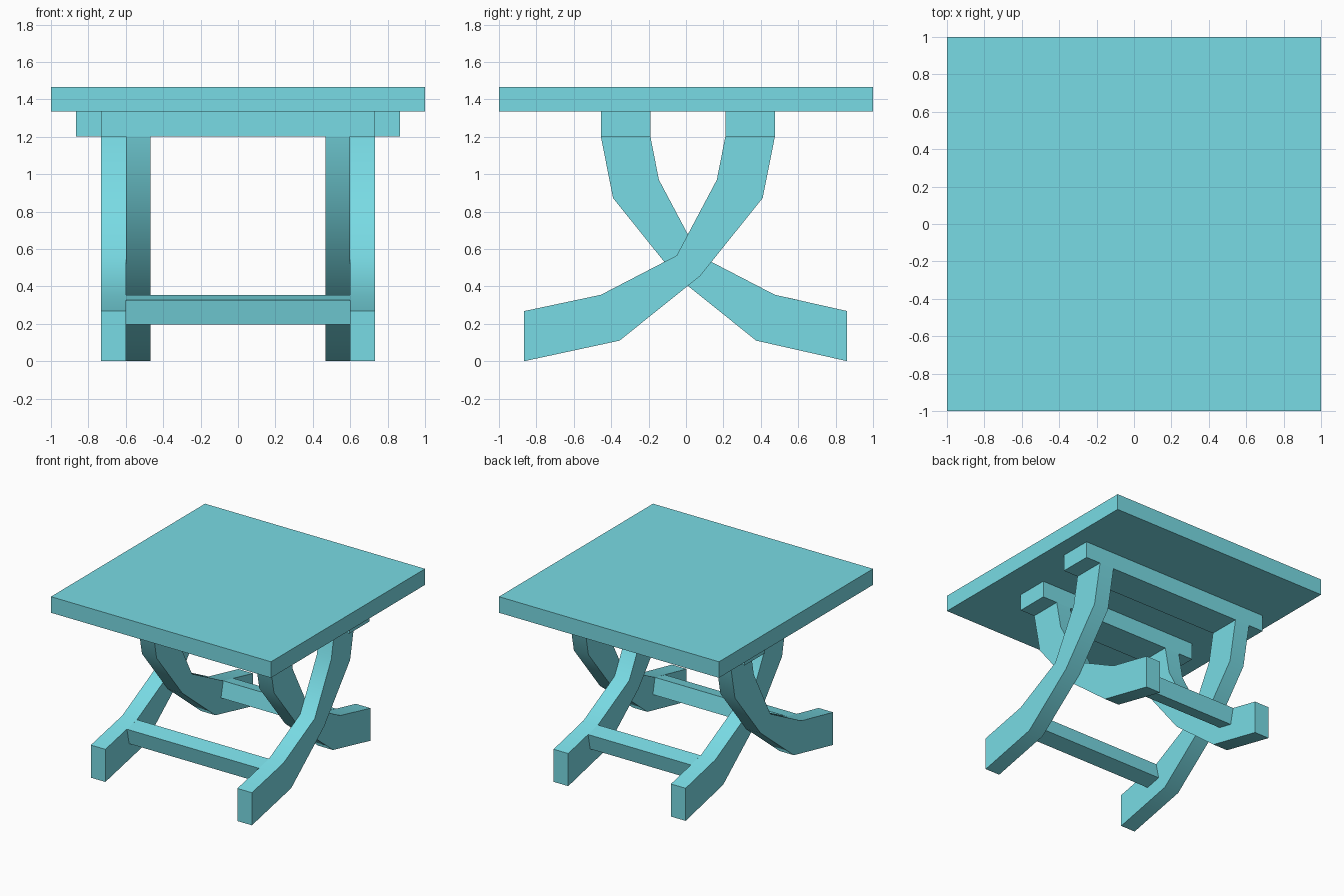
import bpy, bmesh
from math import radians
from mathutils import Vector

if "Cube" in bpy.data.objects:
    bpy.data.objects.remove(bpy.data.objects["Cube"])

# Teal paint shared by every part
teal = bpy.data.materials.new("teal_paint")
teal.diffuse_color = (0.19, 0.71, 0.78, 1)
teal.use_nodes = True
teal.node_tree.nodes["Principled BSDF"].inputs["Base Color"].default_value = teal.diffuse_color


def prism(name, profile, x0, x1, smooth=False):
    """Extrude a (y, z) profile along x from x0 to x1."""
    bm = bmesh.new()
    face = bm.faces.new([bm.verts.new((x0, y, z)) for y, z in profile])
    ext = bmesh.ops.extrude_face_region(bm, geom=[face])
    bmesh.ops.translate(bm, vec=Vector((x1 - x0, 0, 0)),
                        verts=[g for g in ext["geom"] if isinstance(g, bmesh.types.BMVert)])
    bmesh.ops.recalc_face_normals(bm, faces=bm.faces)
    mesh = bpy.data.meshes.new(name)
    bm.to_mesh(mesh)
    bm.free()
    mesh.materials.append(teal)
    obj = bpy.data.objects.new(name, mesh)
    bpy.context.collection.objects.link(obj)
    if smooth:
        bpy.ops.object.select_all(action='DESELECT')
        obj.select_set(True)
        bpy.context.view_layer.objects.active = obj
        bpy.ops.object.shade_smooth_by_angle(angle=radians(40))
    return obj


def rect(y0, y1, z0, z1):
    return [(y0, z0), (y1, z0), (y1, z1), (y0, z1)]


def leg_profile(side, foot):
    """Curved leg; side=1 has its foot at -y, side=-1 is mirrored about y=0.01."""
    pts = [(0.475, 1.2), (0.41, 0.872), (0.075, 0.455), (-0.355, 0.11), (None, 0.0),
           (None, 0.268), (-0.455, 0.355), (-0.05, 0.565), (0.165, 0.97), (0.21, 1.2)]
    return [(foot if y is None else 0.01 + side * (y - 0.01), z) for y, z in pts]


def stretcher_profile(side):
    """Tilted square rail, its top flush with the foot slope."""
    corner, along, down = Vector((-0.455, 0.355)), Vector((-0.977, -0.215)), Vector((0.215, -0.977))
    s = 0.133
    pts = [corner, corner + along * s, corner + (along + down) * s, corner + down * s]
    return [(0.01 + side * (p.x - 0.01), p.y) for p in pts]


# Table top
prism("table_top", rect(-1, 1, 1.335, 1.467), -1, 1)

# Two crossing leg frames: outer one (foot in front) and inner one (foot at back)
frames = [("outer", 1, -0.865, 0.60, 0.732, 0.865, (0.21, 0.475)),
          ("inner", -1, 0.862, 0.467, 0.60, 0.732, (-0.455, -0.19))]
for label, side, foot, xa, xb, bar, (y0, y1) in frames:
    prism(label + "_support_bar", rect(y0, y1, 1.2, 1.335), -bar, bar)
    prism(label + "_leg_right", leg_profile(side, foot), xa, xb, smooth=True)
    prism(label + "_leg_left", leg_profile(side, foot), -xb, -xa, smooth=True)
    prism(label + "_stretcher", stretcher_profile(side), -xa, xa)
